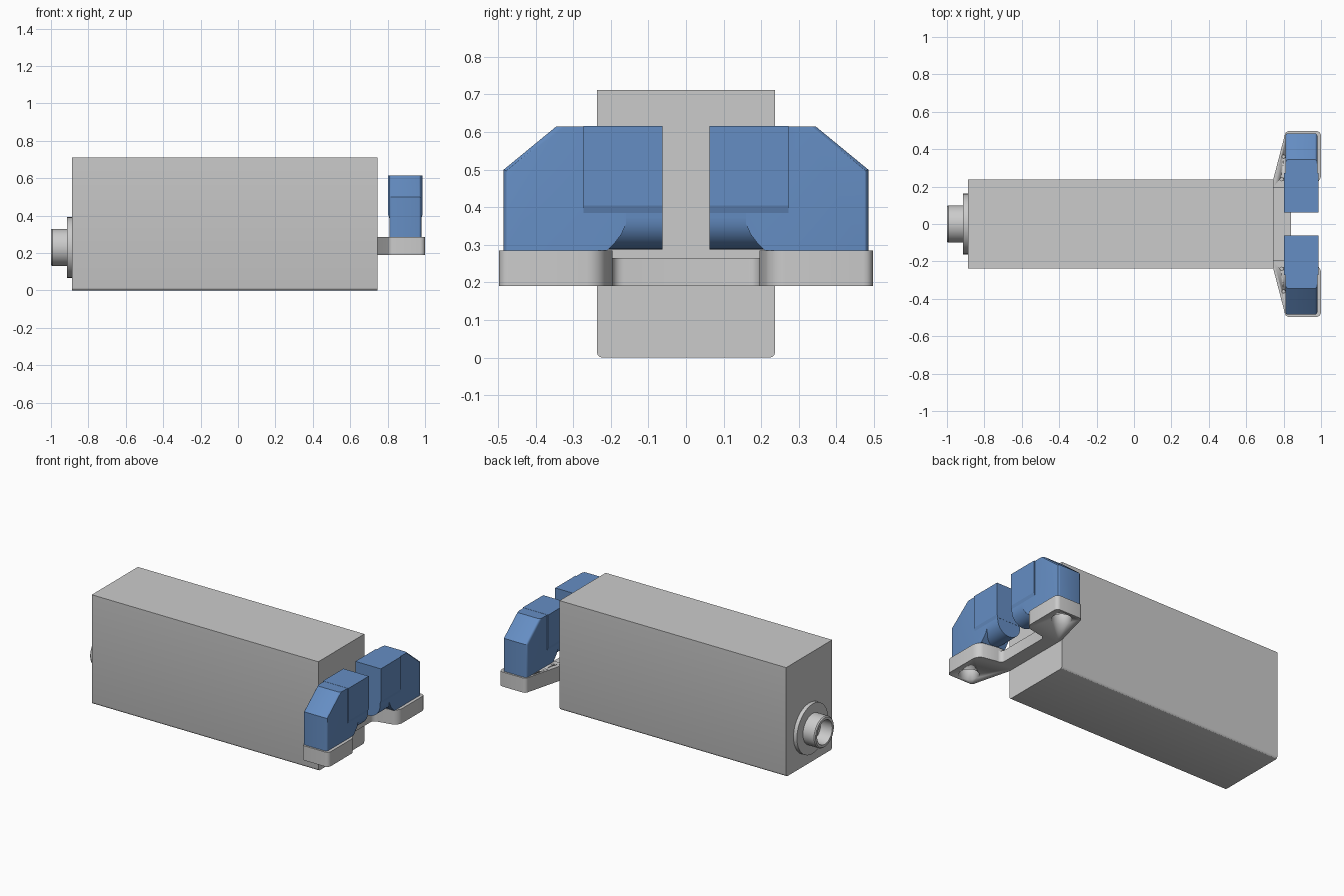
import bpy, bmesh, math
from mathutils import Vector

if "Cube" in bpy.data.objects:
    bpy.data.objects.remove(bpy.data.objects["Cube"])

blue = bpy.data.materials.new("blue")
blue.diffuse_color = (0.13, 0.27, 0.55, 1)
blue.use_nodes = True
blue.node_tree.nodes["Principled BSDF"].inputs["Base Color"].default_value = blue.diffuse_color


def finish(name, bm, mat=None, angle=30):
    bmesh.ops.recalc_face_normals(bm, faces=bm.faces)
    me = bpy.data.meshes.new(name)
    bm.to_mesh(me)
    bm.free()
    ob = bpy.data.objects.new(name, me)
    bpy.context.collection.objects.link(ob)
    if mat:
        me.materials.append(mat)
    bpy.ops.object.select_all(action='DESELECT')
    ob.select_set(True)
    bpy.context.view_layer.objects.active = ob
    bpy.ops.object.shade_smooth_by_angle(angle=math.radians(angle))
    return ob


def prism(pts, axis, a, b):
    """Extrude a 2D outline along an axis from a to b."""
    place = {'x': lambda p: (a, p[0], p[1]),
             'y': lambda p: (p[0], a, p[1]),
             'z': lambda p: (p[0], p[1], a)}[axis]
    bm = bmesh.new()
    face = bm.faces.new([bm.verts.new(place(p)) for p in pts])
    res = bmesh.ops.extrude_face_region(bm, geom=[face])
    move = Vector([(b - a) if c == axis else 0 for c in 'xyz'])
    verts = [v for v in res['geom'] if isinstance(v, bmesh.types.BMVert)]
    bmesh.ops.translate(bm, verts=verts, vec=move)
    return bm


def bevel(bm, test, width, segments=3):
    edges = [e for e in bm.edges if test(e.verts[0].co, e.verts[1].co)]
    bmesh.ops.bevel(bm, geom=edges, offset=width, segments=segments,
                    affect='EDGES', profile=0.5)


def mirror_y(ob):
    m = ob.modifiers.new("mirror", 'MIRROR')
    m.use_axis = (False, True, False)
    m.use_mirror_merge = False


def lathe_x(name, profile, z, n=40):
    """Closed (x, radius) profile turned about an x-parallel axis."""
    bm = bmesh.new()
    rings = []
    for i in range(n):
        t = 2 * math.pi * i / n
        rings.append([bm.verts.new((x, r * math.cos(t), z + r * math.sin(t)))
                      for x, r in profile])
    k = len(profile)
    for i in range(n):
        p, q = rings[i], rings[(i + 1) % n]
        for j in range(k):
            bm.faces.new((p[j], p[(j + 1) % k], q[(j + 1) % k], q[j]))
    return finish(name, bm)


def arc(cx, cy, r, a0, a1, n):
    return [(cx + r * math.cos(math.radians(a0 + (a1 - a0) * i / n)),
             cy + r * math.sin(math.radians(a0 + (a1 - a0) * i / n)))
            for i in range(n + 1)]


# Main body with rounded lower long edges
bm = prism([(-.237, 0), (.237, 0), (.237, .712), (-.237, .712)], 'x', -.888, .745)
bevel(bm, lambda p, q: p.z < .01 and q.z < .01 and abs(p.x - q.x) > 1, .015)
finish("body", bm)

# Rear flange and hollow port
lathe_x("rear_flange", [(-.887, .03), (-.887, .162), (-.913, .162), (-.913, .03)], .23)
lathe_x("rear_port", [(-.9, .1), (-.993, .1), (-1, .094), (-1, .078), (-.9, .074)], .23)
lathe_x("port_floor", [(-.9, .001), (-.9, .08), (-.918, .08), (-.918, .001)], .23)

# Wing plates with rounded corners and a concave inner notch
outline = ([(.745, .195), (.745, .24), (.806, .475)]
           + arc(.83, .472, .025, 160, 90, 4)
           + arc(.975, .472, .025, 90, 0, 4)
           + arc(.945, .265, .055, 0, -70, 6)
           + [(.91, .203), (.87, .195)])
wing = finish("wing_plate", prism(outline, 'z', .19, .285))

# Screw recess from below and two pin holes from above
for x, y, r, z0, z1 in ((.9, .418, .06, .15, .272), (.79, .24, .009, .26, .3),
                        (.8, .36, .009, .26, .3)):
    cutter = finish("hole_cutter", prism(arc(x, y, r, 0, 345, 23), 'z', z0, z1))
    cutter.hide_render = True
    mod = wing.modifiers.new("hole", 'BOOLEAN')
    mod.operation = 'DIFFERENCE'
    mod.object = cutter
    bpy.context.view_layer.objects.active = wing
    bpy.ops.object.modifier_apply(modifier=mod.name)
    bpy.data.objects.remove(cutter)
mirror_y(wing)

# Lower bridge joining the wings
bridge = ([(.745, -.196)] + [(.87, -.196)] + arc(.87, -.166, .03, -90, -180, 4)[1:]
          + arc(.87, .166, .03, 180, 90, 4) + [(.745, .196)])
finish("bridge_plate", prism(bridge, 'z', .19, .265))

# Jaw outer block: chamfered outline, flared foot, softened vertical edges
side = [(.16, .615), (.16, .355), (.172, .328), (.188, .307), (.21, .285),
        (.485, .285), (.485, .5), (.345, .615)]
bm = prism(side, 'x', .81, .98)
bevel(bm, lambda p, q: min(p.y, q.y) > .34 and abs(p.x - q.x) < .01
      and min(p.z, q.z) > .28 and max(p.z, q.z) > .3, .014)
mirror_y(finish("jaw_block", bm, blue))

# Jaw inner finger with rounded underside
finger = [(.81, .6)] + arc(.895, .373, .085, 180, 360, 16) + [(.98, .6)]
mirror_y(finish("jaw_finger", prism(finger, 'y', .063, .22), blue))

# Slightly proud gripping pad on each jaw
pad = [(.81, .385), (.98, .385), (.986, .405), (.986, .616), (.803, .616), (.803, .405)]
mirror_y(finish("jaw_pad", prism(pad, 'y', .062, .272), blue, 10))
